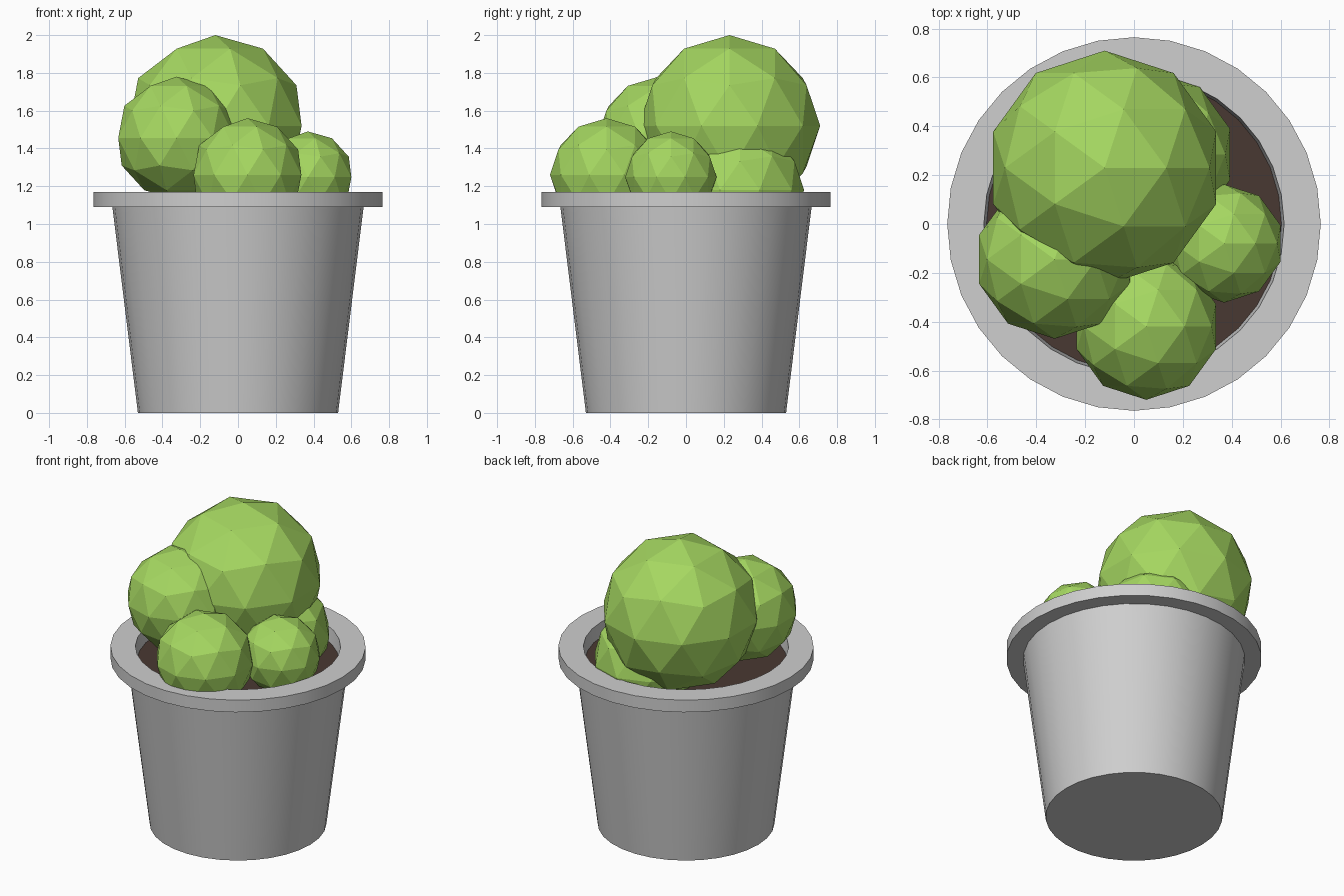
import bpy, bmesh, math

if "Cube" in bpy.data.objects:
    bpy.data.objects.remove(bpy.data.objects["Cube"])

SIDES = 32


def material(name, rgb):
    m = bpy.data.materials.new(name)
    m.diffuse_color = (*rgb, 1.0)
    m.use_nodes = True
    m.node_tree.nodes["Principled BSDF"].inputs["Base Color"].default_value = m.diffuse_color
    return m


grey = material("pot_grey", (0.62, 0.62, 0.62))
brown = material("soil_brown", (0.066, 0.040, 0.032))
green = material("leaf_green", (0.376, 0.679, 0.118))


def add_object(name, bm, mat):
    bmesh.ops.recalc_face_normals(bm, faces=bm.faces)
    mesh = bpy.data.meshes.new(name)
    bm.to_mesh(mesh)
    bm.free()
    mesh.materials.append(mat)
    ob = bpy.data.objects.new(name, mesh)
    bpy.context.collection.objects.link(ob)
    return ob


def lathe(name, profile, mat):
    """Revolve (radius, z) points round z, capping both ends."""
    bm = bmesh.new()
    rings = []
    for r, z in profile:
        rings.append([bm.verts.new((r * math.cos(a), r * math.sin(a), z))
                      for a in (2 * math.pi * i / SIDES for i in range(SIDES))])
    for lo, hi in zip(rings, rings[1:]):
        for i in range(SIDES):
            j = (i + 1) % SIDES
            bm.faces.new((lo[i], lo[j], hi[j], hi[i]))
    bm.faces.new(rings[0])
    bm.faces.new(rings[-1])
    return add_object(name, bm, mat)


# Tapered pot with a wide flat rim and a shallow hollow
pot = lathe("pot", [(0.53, 0), (0.665, 1.09), (0.765, 1.09), (0.765, 1.17),
                    (0.615, 1.17), (0.603, 1.07)], grey)
bpy.context.view_layer.objects.active = pot
pot.select_set(True)
bpy.ops.object.shade_smooth_by_angle(angle=math.radians(30))

# Soil disc filling the hollow
lathe("soil", [(0.603, 1.072), (0.604, 1.08)], brown)

# Faceted foliage balls: x, y, z, radius
balls = [
    (-0.12, 0.23, 1.52, 0.48),
    (-0.325, -0.145, 1.455, 0.325),
    (0.05, -0.42, 1.26, 0.30),
    (0.37, -0.08, 1.248, 0.242),
    (0.07, 0.285, 1.18, 0.34),
]
for n, (x, y, z, r) in enumerate(balls, 1):
    bm = bmesh.new()
    bmesh.ops.create_icosphere(bm, subdivisions=2, radius=r)
    add_object(f"foliage_{n}", bm, green).location = (x, y, z)
